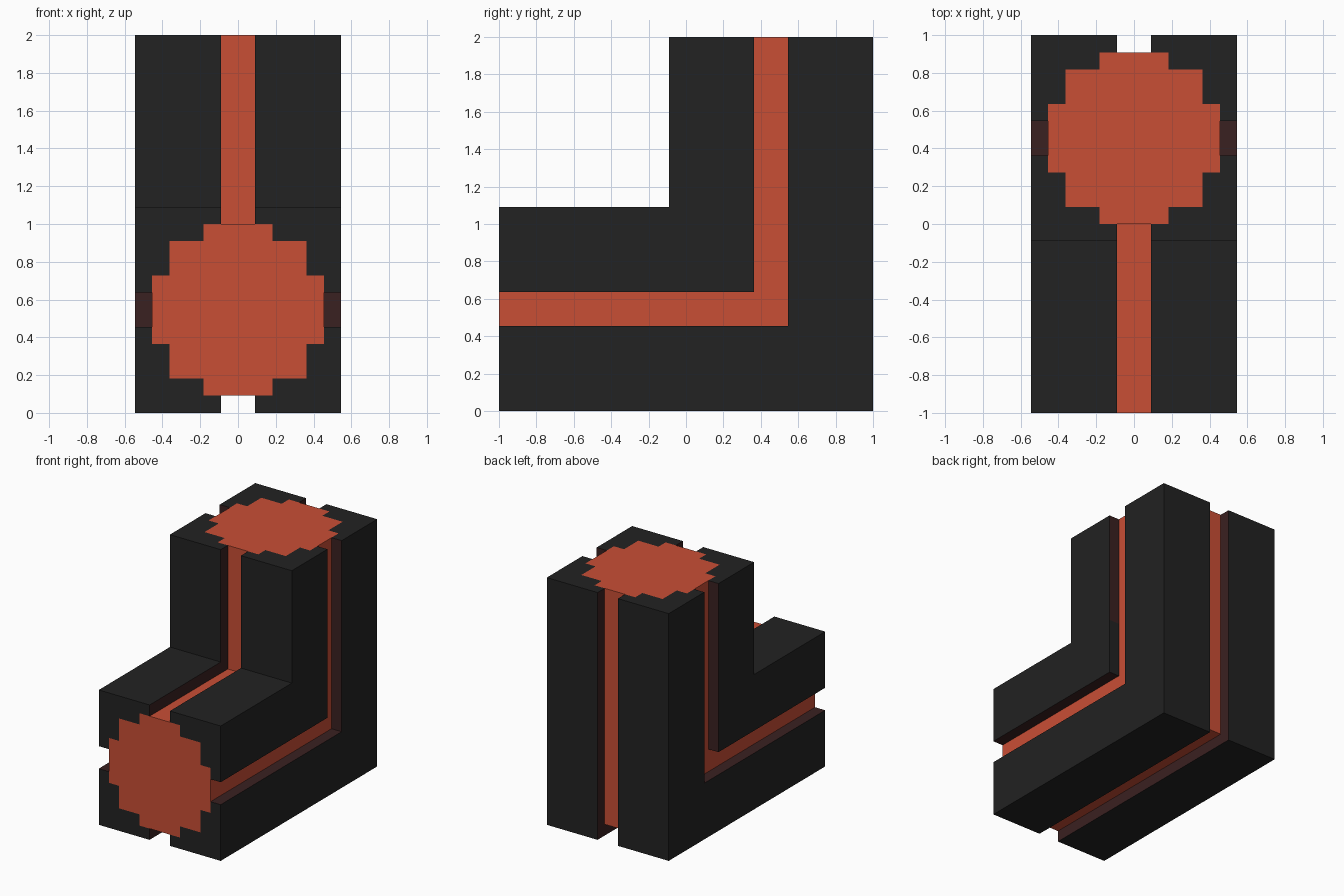
import bpy
import bmesh

if "Cube" in bpy.data.objects:
    bpy.data.objects.remove(bpy.data.objects["Cube"], do_unlink=True)

U = 1 / 11            # grid unit: the elbow is 22 units long and 12 wide
AXIS_Z, AXIS_Y = 6 * U, 1 - 6 * U


def make_material(name, rgb):
    mat = bpy.data.materials.new(name)
    mat.use_nodes = True
    mat.diffuse_color = (*rgb, 1)
    mat.node_tree.nodes["Principled BSDF"].inputs["Base Color"].default_value = (*rgb, 1)
    return mat


black = make_material("black", (0.016, 0.016, 0.016))
orange = make_material("orange red", (0.584, 0.077, 0.036))
maroon = make_material("dark maroon", (0.042, 0.015, 0.015))


def sweep(name, profile, materials, index_rule):
    """Sweep an (x, r) profile round the mitred elbow; r points to the inner side."""
    bm = bmesh.new()
    rings = []
    for stage in range(4):
        ring = []
        for px, pr in profile:
            x, r = px * U, pr * U
            y = -1 if stage == 0 else AXIS_Y - r
            z = (AXIS_Z + r, AXIS_Z + r, 12 * U, 2)[stage]
            ring.append(bm.verts.new((x, y, z)))
        rings.append(ring)
    n = len(profile)
    for s in range(3):
        for i in range(n):
            j = (i + 1) % n
            quad = [rings[s][i], rings[s][j], rings[s + 1][j], rings[s + 1][i]]
            # The inner-corner edge has no length between the elbow and the step
            if (quad[0].co - quad[3].co).length < 1e-5 and (quad[1].co - quad[2].co).length < 1e-5:
                continue
            bm.faces.new(quad).material_index = index_rule(s, i)
    bm.faces.new(rings[0])
    bm.faces.new(rings[-1])
    bmesh.ops.remove_doubles(bm, verts=bm.verts, dist=1e-5)
    bmesh.ops.recalc_face_normals(bm, faces=bm.faces)
    mesh = bpy.data.meshes.new(name)
    bm.to_mesh(mesh)
    bm.free()
    for mat in materials:
        mesh.materials.append(mat)
    obj = bpy.data.objects.new(name, mesh)
    bpy.context.collection.objects.link(obj)
    return obj


# Stepped round core
quarter = [(5, 2), (4, 2), (4, 4), (2, 4), (2, 5)]
core = (quarter + [(-x, r) for x, r in reversed(quarter)]
        + [(-x, -r) for x, r in quarter] + [(x, -r) for x, r in reversed(quarter)])
sweep("core", core, [orange], lambda s, i: 0)

# Four corner casings around the core, with grooves left between them
casing = [(1, 6), (6, 6), (6, 1), (5, 1)] + quarter + [(1, 5)]
SIDE_WALL, MIDDLE_WALL = 2, 9
for sx, side in ((1, "left"), (-1, "right")):
    for sr, place in ((1, "inner"), (-1, "outer")):
        def groove_rule(s, i, sx=sx, sr=sr):
            # One short stretch of groove wall beside the inner corner stays black
            if (sx, sr, s, i) == (1, 1, 1, SIDE_WALL):
                return 0
            return 1 if i in (SIDE_WALL, MIDDLE_WALL) else 0
        sweep(f"{side}_{place}_casing", [(sx * x, sr * r) for x, r in casing],
              [black, maroon], groove_rule)
